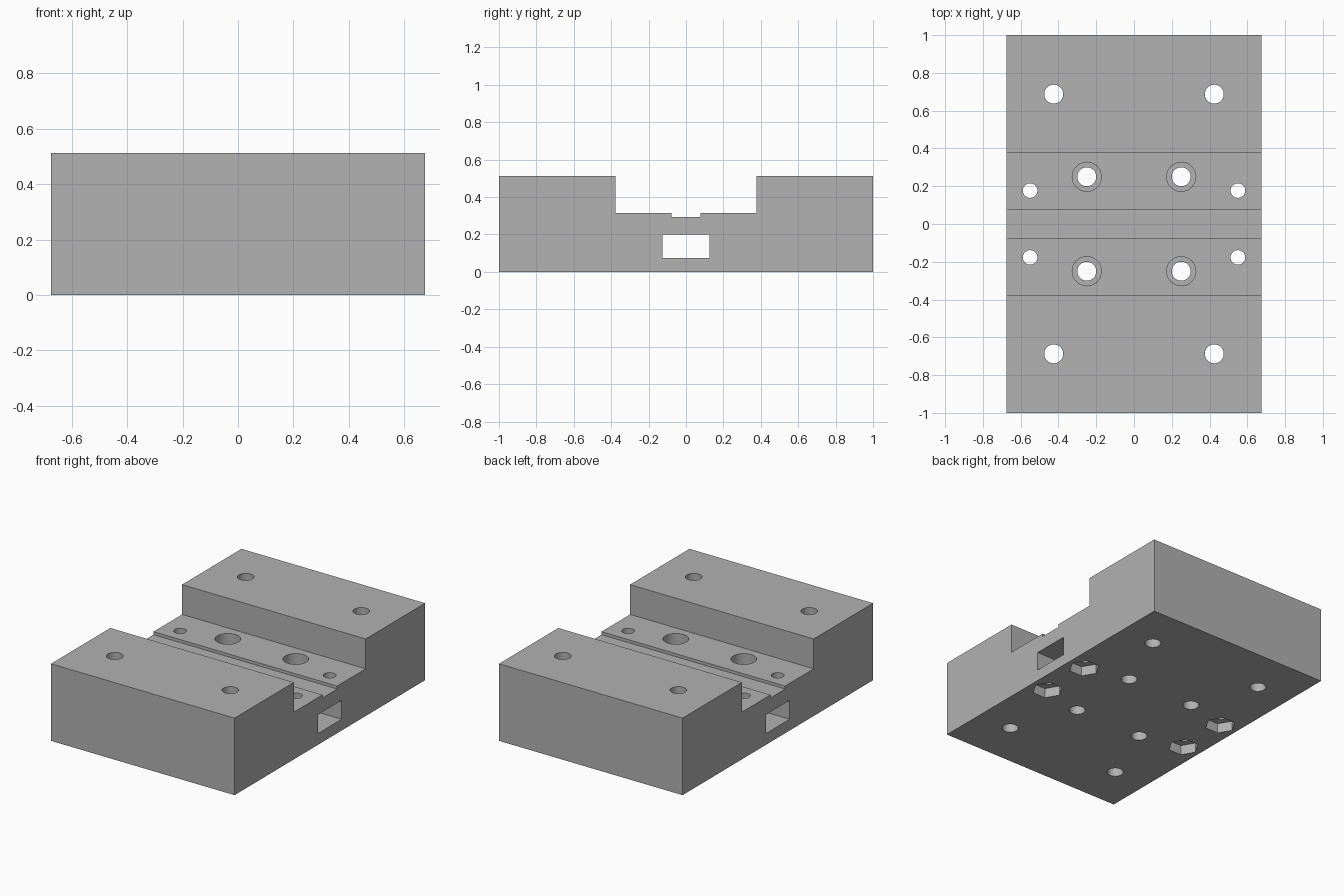
import bpy, bmesh, math
from mathutils import Matrix

cube = bpy.data.objects.get("Cube")
if cube:
    bpy.data.objects.remove(cube, do_unlink=True)

grey = bpy.data.materials.new("plain_grey")
grey.use_nodes = True
COLOUR = (0.445, 0.445, 0.445, 1)
grey.diffuse_color = COLOUR
grey.node_tree.nodes["Principled BSDF"].inputs["Base Color"].default_value = COLOUR

WIDTH, TOP, FLOOR, GROOVE = 1.35, 0.512, 0.314, 0.294
LOW = -0.1  # cutters start below the base


def make_object(name, bm):
    bmesh.ops.recalc_face_normals(bm, faces=bm.faces)
    mesh = bpy.data.meshes.new(name)
    bm.to_mesh(mesh)
    bm.free()
    mesh.materials.append(grey)
    obj = bpy.data.objects.new(name, mesh)
    bpy.context.collection.objects.link(obj)
    return obj


def add_prism(bm, x, y, radius, z0, z1, sides):
    """Upright prism between two heights."""
    place = Matrix.Translation((x, y, (z0 + z1) / 2))
    bmesh.ops.create_cone(bm, cap_ends=True, segments=sides, radius1=radius,
                          radius2=radius, depth=z1 - z0, matrix=place)


def four_prisms(bm, x, y, *shape):
    for sx in (-1, 1):
        for sy in (-1, 1):
            add_prism(bm, sx * x, sy * y, *shape)


# Block: stepped end profile, mirrored in y and extruded along x
half = [(0.077, GROOVE), (0.077, FLOOR), (0.377, FLOOR),
        (0.377, TOP), (1, TOP), (1, 0)]
outline = half + [(-y, z) for y, z in reversed(half)]
bm = bmesh.new()
face = bm.faces.new([bm.verts.new((-WIDTH / 2, y, z)) for y, z in outline])
ext = bmesh.ops.extrude_face_region(bm, geom=[face])
bmesh.ops.translate(bm, vec=(WIDTH, 0, 0),
                    verts=[v for v in ext["geom"] if isinstance(v, bmesh.types.BMVert)])
block = make_object("mounting_block", bm)

# Through holes
bm = bmesh.new()
four_prisms(bm, 0.425, 0.6875, 0.05, LOW, 0.7, 64)
four_prisms(bm, 0.25, 0.25, 0.05, LOW, 0.7, 64)
four_prisms(bm, 0.55, 0.177, 0.0385, LOW, 0.7, 64)
holes = make_object("through_hole_cutter", bm)

# Counterbores, hexagonal nut pockets and the rectangular cross channel
bm = bmesh.new()
four_prisms(bm, 0.25, 0.25, 0.077, FLOOR - 0.11, 0.7, 64)
four_prisms(bm, 0.55, 0.177, 0.095, LOW, 0.065, 6)
# turn the hexagons so that their corners point along x
for v in bm.verts:
    if v.co.z < 0.07:
        cx, cy = math.copysign(0.55, v.co.x), math.copysign(0.177, v.co.y)
        v.co.x, v.co.y = cx + (v.co.y - cy), cy + (v.co.x - cx)
bmesh.ops.create_cube(bm, size=1, matrix=Matrix.Translation((0, 0, 0.1375))
                      @ Matrix.Diagonal((WIDTH + 0.2, 0.25, 0.125, 1)))
pockets = make_object("pocket_cutter", bm)

# Cut the block
bpy.ops.object.select_all(action="DESELECT")
block.select_set(True)
bpy.context.view_layer.objects.active = block
for cutter in (holes, pockets):
    cutter.hide_render = True
    cut = block.modifiers.new(cutter.name, "BOOLEAN")
    cut.operation, cut.solver, cut.object = "DIFFERENCE", "EXACT", cutter
    bpy.ops.object.modifier_apply(modifier=cut.name)
    bpy.data.objects.remove(cutter, do_unlink=True)
bpy.ops.object.shade_smooth_by_angle(angle=math.radians(30))
